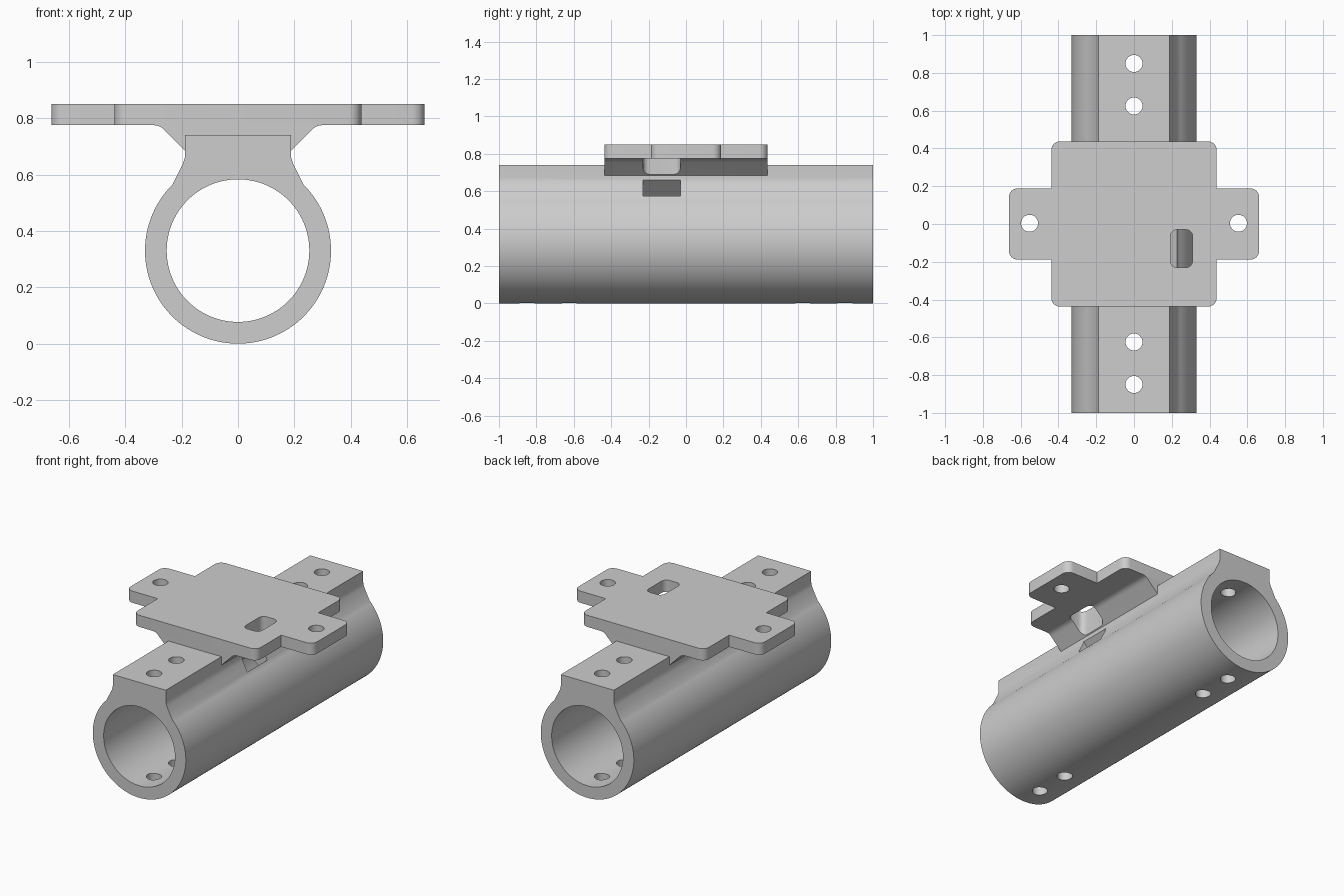
import bpy, bmesh
from math import sin, cos, pi, atan2, radians
from mathutils import Vector

cube = bpy.data.objects.get("Cube")
if cube:
    bpy.data.objects.remove(cube, do_unlink=True)

grey = bpy.data.materials.new("matte grey")
grey.use_nodes = True
colour = (0.61, 0.61, 0.61, 1)
grey.diffuse_color = colour
grey.node_tree.nodes["Principled BSDF"].inputs["Base Color"].default_value = colour


def prism(name, outline, low, high, along_y=False, hole=()):
    """Extrude an outline, with an optional hole, along z, or an x-z outline along y."""
    bm = bmesh.new()
    edges = []
    for loop in (outline, hole):
        verts = [bm.verts.new((a, low, b) if along_y else (a, b, low)) for a, b in loop]
        edges += [bm.edges.new((verts[i - 1], v)) for i, v in enumerate(verts)]
    if hole:
        bmesh.ops.triangle_fill(bm, use_beauty=True, edges=edges)
    else:
        bm.faces.new(verts_of(bm))
    moved = bmesh.ops.extrude_face_region(bm, geom=bm.faces[:])["geom"]
    shift = (0, high - low, 0) if along_y else (0, 0, high - low)
    bmesh.ops.translate(bm, vec=shift,
                        verts=[v for v in moved if isinstance(v, bmesh.types.BMVert)])
    bmesh.ops.recalc_face_normals(bm, faces=bm.faces[:])
    mesh = bpy.data.meshes.new(name)
    bm.to_mesh(mesh)
    bm.free()
    mesh.materials.append(grey)
    ob = bpy.data.objects.new(name, mesh)
    bpy.context.collection.objects.link(ob)
    return ob


def verts_of(bm):
    return [v for v in bm.verts]


def circle(x, y, r, n=32):
    return [(x + r * cos(2 * pi * i / n), y + r * sin(2 * pi * i / n)) for i in range(n)]


def rounded(corners, steps=6):
    """Round each (x, y, radius) corner with a smooth blend."""
    out = []
    for i, (x, y, r) in enumerate(corners):
        p = Vector((x, y))
        if r == 0:
            out.append(p)
            continue
        u = (Vector(corners[i - 1][:2]) - p).normalized()
        v = (Vector(corners[(i + 1) % len(corners)][:2]) - p).normalized()
        half = u.angle(v) / 2
        centre = p + (u + v).normalized() * r / sin(half)
        a, b = [p + d * r * cos(half) / sin(half) - centre for d in (u, v)]
        sweep = a.angle_signed(b)
        start = atan2(a.y, a.x)
        for k in range(steps + 1):
            t = start - sweep * k / steps
            out.append(centre + Vector((cos(t), sin(t))) * r)
    return [tuple(p) for p in out]


def cut(target, cutters):
    for c in cutters:
        m = target.modifiers.new("cut", "BOOLEAN")
        m.operation, m.solver, m.object = "DIFFERENCE", "EXACT", c
    bpy.context.view_layer.update()
    graph = bpy.context.evaluated_depsgraph_get()
    mesh = bpy.data.meshes.new_from_object(target.evaluated_get(graph))
    target.modifiers.clear()
    target.data = mesh


# Tube with a flat-topped neck and a round bore
CZ, R = 0.33, 0.33
arc = [(R * cos(t), CZ + R * sin(t))
       for t in (radians(-90 + 135 * i / 45) for i in range(46))]
side = arc + [(0.21, 0.61), (0.196, 0.638), (0.189, 0.658), (0.188, 0.672), (0.188, 0.74)]
tube = prism("tube_body", side + [(-x, z) for x, z in reversed(side[1:])], -1, 1, True,
             hole=circle(0, CZ, 0.253, 96))

# Cross-shaped mounting plate
X, Y, TX, TY, C = 0.438, 0.437, 0.662, 0.188, 0.045
quarter = [(TX, TY, C), (X, TY, 0), (X, Y, C)]
half = quarter + [(-x, y, r) for x, y, r in reversed(quarter)]
plate = prism("mounting_plate",
              rounded(half + [(x, -y, r) for x, y, r in reversed(half)]), 0.775, 0.85)

# Sloped support under the plate
slope = [(0.16, 0.657), (0.26, 0.757), (0.271, 0.767), (0.285, 0.773), (0.297, 0.775)]
support = prism("plate_support", slope + [(-x, z) for x, z in reversed(slope)],
                -Y, Y, True)

# Cutters: screw holes, cable slot and slanted cable channel
screws = [prism("screw_cutter", circle(0, s * y, 0.045), -0.1, 1)
          for s in (-1, 1) for y in (0.625, 0.85)]
tabs = [prism("tab_cutter", circle(s * 0.553, 0.004, 0.045), 0.6, 1) for s in (-1, 1)]
slot = prism("slot_cutter", rounded([(0.193, -0.23, 0.035), (0.31, -0.23, 0.035),
                                     (0.31, -0.03, 0.035), (0.193, -0.03, 0.035)]), 0.64, 1)
channel = prism("channel_cutter", [(0.06, 0.405), (0.33, 0.675), (0.33, 0.8), (0.06, 0.53)],
                -0.23, -0.03, True)

cut(tube, [channel] + screws)
cut(plate, [slot] + tabs)
cut(support, [slot])
for c in [slot, channel] + screws + tabs:
    bpy.data.objects.remove(c, do_unlink=True)

# Smooth curved walls, keep edges sharp
bpy.ops.object.select_all(action="DESELECT")
for ob in (tube, plate, support):
    ob.select_set(True)
bpy.context.view_layer.objects.active = tube
bpy.ops.object.shade_smooth_by_angle(angle=radians(30))
